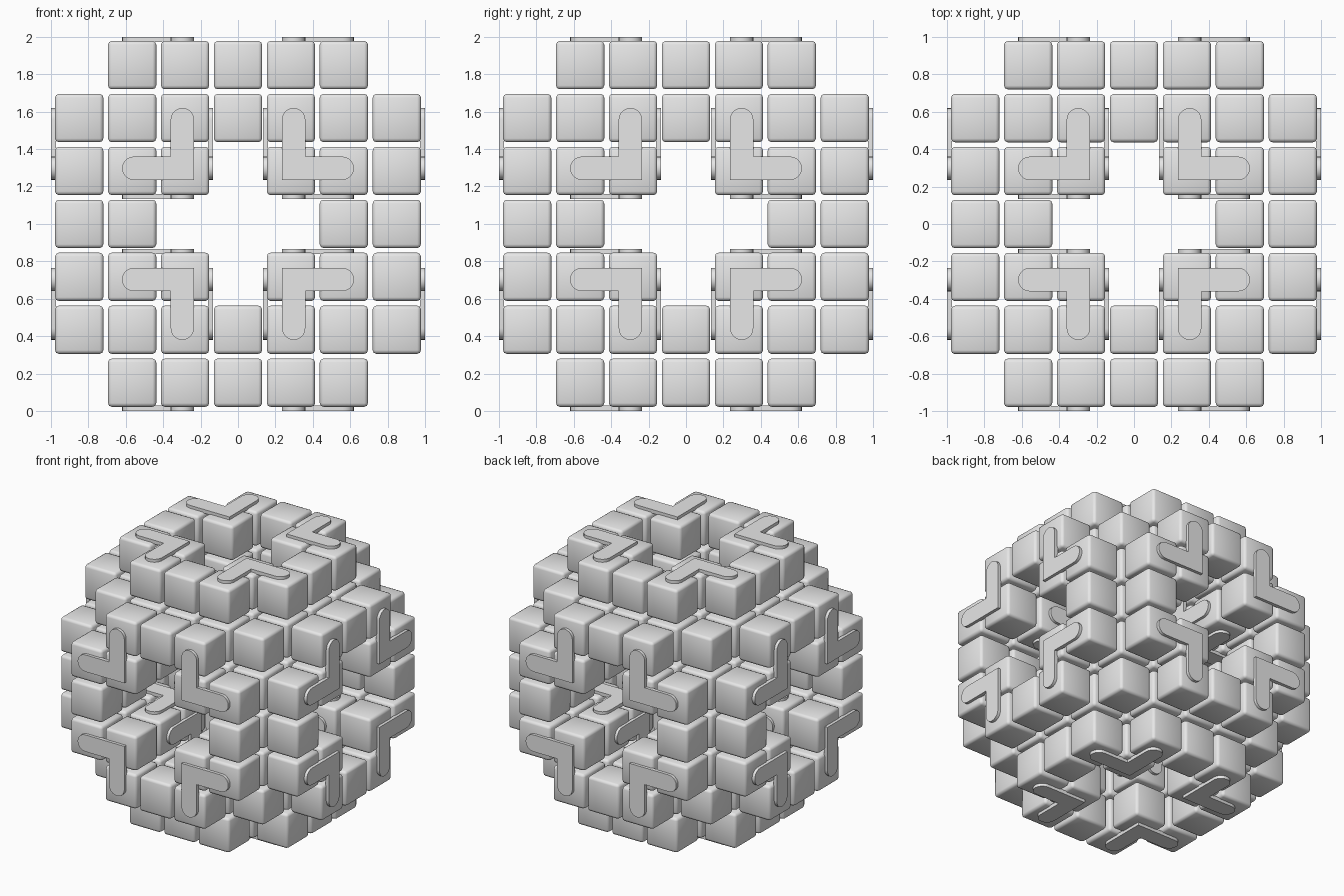
import bpy, bmesh, math
from itertools import product
from mathutils import Vector

if "Cube" in bpy.data.objects:
    bpy.data.objects.remove(bpy.data.objects["Cube"], do_unlink=True)

PITCH = 0.283      # spacing of the blocks
HALF = 0.129       # half the size of one block
CENTRE = Vector((0, 0, 1))

grey = bpy.data.materials.new("light grey")
grey.use_nodes = True
grey.diffuse_color = (0.8, 0.8, 0.8, 1)
grey.node_tree.nodes["Principled BSDF"].inputs["Base Color"].default_value = grey.diffuse_color


def finish(bm, name):
    bmesh.ops.recalc_face_normals(bm, faces=bm.faces)
    mesh = bpy.data.meshes.new(name)
    bm.to_mesh(mesh)
    bm.free()
    mesh.materials.append(grey)
    obj = bpy.data.objects.new(name, mesh)
    bpy.context.collection.objects.link(obj)
    return obj


def blocks(name, cells):
    """Softly bevelled cubes on the given grid cells."""
    bm = bmesh.new()
    for cell in cells:
        new = bmesh.ops.create_cube(bm, size=2 * HALF)["verts"]
        bmesh.ops.translate(bm, verts=new, vec=Vector(cell) * PITCH + CENTRE)
    bmesh.ops.bevel(bm, geom=bm.edges[:], offset=0.02, segments=2,
                    profile=0.5, affect='EDGES')
    obj = finish(bm, name)
    for poly in obj.data.polygons:
        poly.use_smooth = True


def filled(cell):
    """A ball-like lattice: no outer edges, and a cross-shaped tunnel on each axis."""
    low, mid, high = sorted(abs(c) for c in cell)
    tunnel = low == 0 and mid < 2
    return not tunnel and mid < 3 and (low, mid, high) != (2, 2, 3)


# Blocks: eight corner clusters joined by bridges across the middle planes
cells = [c for c in product(range(-3, 4), repeat=3) if filled(c)]
for sx, sy, sz in product((-1, 1), repeat=3):
    name = "_".join(("lower" if sz < 0 else "upper",
                     "front" if sy < 0 else "back",
                     "right" if sx < 0 else "left", "cluster"))
    blocks(name, [c for c in cells if c[0] * sx > 0 and c[1] * sy > 0 and c[2] * sz > 0])
blocks("bridge_blocks", [c for c in cells if 0 in c])


def bracket_outline(near=0.235, width=0.125, tip=0.62, steps=10):
    """L outline with a square elbow and two round ends."""
    r = width / 2
    mid, end = near + r, tip - r
    arc = [(end + r * math.sin(t), mid - r * math.cos(t))
           for t in (math.pi * i / steps for i in range(steps + 1))]
    inner = near + width
    return [(near, near)] + arc + [(inner, inner)] + [(v, u) for u, v in reversed(arc)]


def brackets(name, base, top):
    """L plates for all eight corners on all three axes, from base to top depth."""
    bm = bmesh.new()
    for axis in range(3):
        for signs in product((-1, 1), repeat=3):
            def place(u, v, depth):
                p = [0, 0, 0]
                p[axis], p[axis - 2], p[axis - 1] = depth, u, v
                return Vector([a * s for a, s in zip(p, signs)]) + CENTRE
            rings = [[bm.verts.new(place(u, v, d)) for u, v in bracket_outline()]
                     for d in (base, top)]
            count = len(rings[0])
            for ring in rings:
                bm.faces.new(ring)
            for i in range(count):
                j = (i + 1) % count
                bm.faces.new((rings[0][i], rings[0][j], rings[1][j], rings[1][i]))
    obj = finish(bm, name)
    bpy.ops.object.select_all(action='DESELECT')
    obj.select_set(True)
    bpy.context.view_layer.objects.active = obj
    bpy.ops.object.shade_smooth_by_angle(angle=math.radians(35))


# Plates on the outside faces and on the tunnel walls
brackets("outer_brackets", 0.972, 1.0)
brackets("tunnel_brackets", 0.16, 0.134)
